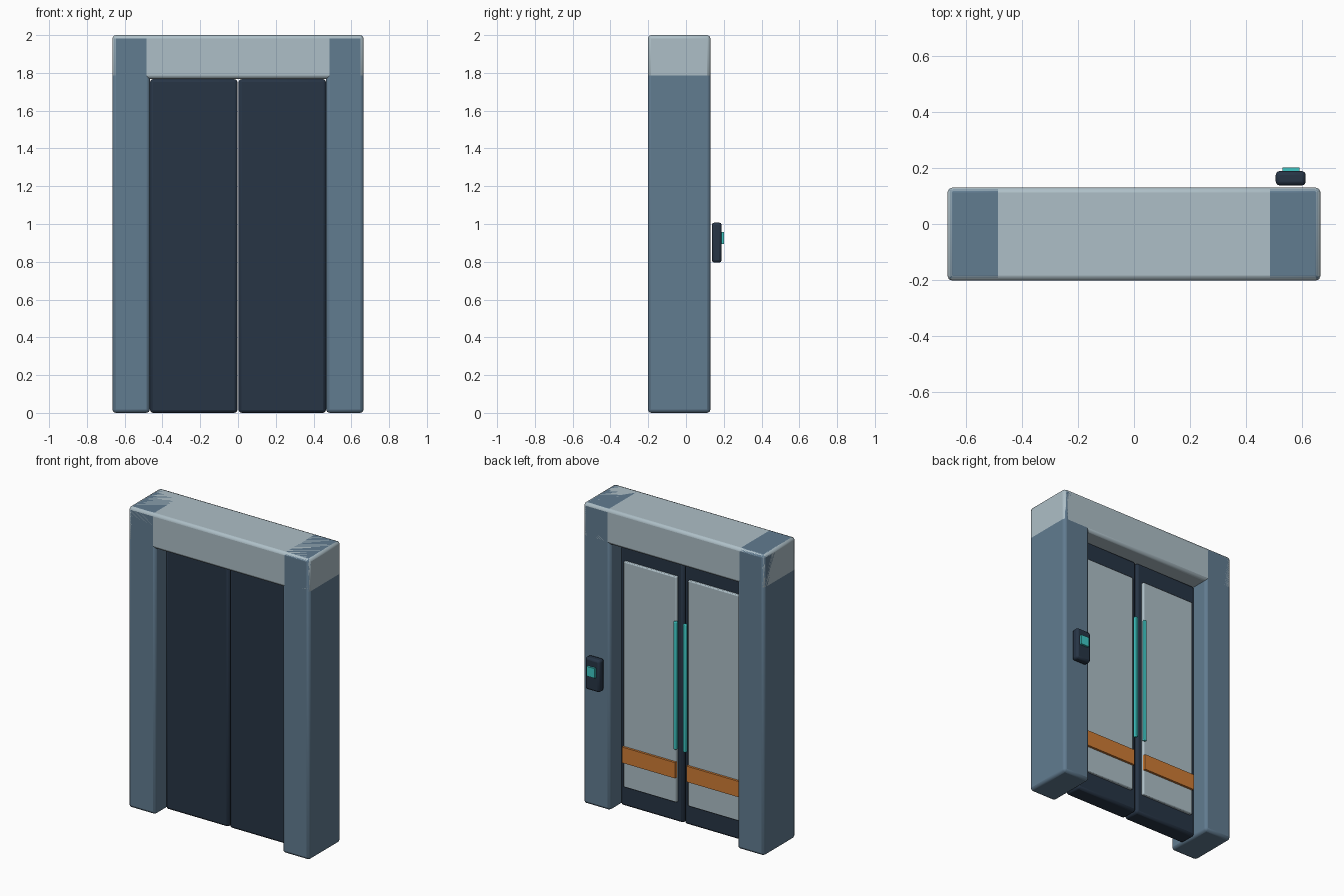
import bpy, bmesh, math
from mathutils import Vector

if "Cube" in bpy.data.objects:
    bpy.data.objects.remove(bpy.data.objects["Cube"])


def material(name, rgb):
    m = bpy.data.materials.new(name)
    m.diffuse_color = (*rgb, 1)
    m.use_nodes = True
    m.node_tree.nodes["Principled BSDF"].inputs["Base Color"].default_value = m.diffuse_color
    return m


SLATE = material("slate_blue", (0.12, 0.20, 0.28))
PALE = material("pale_grey_blue", (0.42, 0.52, 0.57))
NAVY = material("dark_navy", (0.020, 0.035, 0.060))
TEAL = material("teal", (0.05, 0.58, 0.56))
ORANGE = material("orange", (0.62, 0.20, 0.035))


def box(name, x, y, z, mat, bevel=0.0, segments=2):
    """Box from (min, max) ranges, with optional rounded edges."""
    lo, hi = (Vector(c) for c in zip(x, y, z))
    size = hi - lo
    bm = bmesh.new()
    bmesh.ops.create_cube(bm, size=1)
    bmesh.ops.scale(bm, vec=size, verts=bm.verts)
    mesh = bpy.data.meshes.new(name)
    bm.to_mesh(mesh)
    bm.free()
    ob = bpy.data.objects.new(name, mesh)
    bpy.context.collection.objects.link(ob)
    ob.location = (lo + hi) / 2
    mesh.materials.append(mat)
    if bevel:
        mod = ob.modifiers.new("rounded_edges", 'BEVEL')
        mod.width = bevel
        mod.segments = segments
        bpy.ops.object.select_all(action='DESELECT')
        ob.select_set(True)
        bpy.context.view_layer.objects.active = ob
        bpy.ops.object.shade_smooth_by_angle(angle=math.radians(40))
    return ob


FRAME_Y = (-0.202, 0.130)

# Everything that repeats left and right
for side, s in (("left", -1), ("right", 1)):
    def span(a, b):
        return tuple(sorted((s * a, s * b)))

    box(f"{side}_post", span(0.467, 0.665), FRAME_Y, (0, 2.0), SLATE, 0.018)
    box(f"{side}_door", span(0.003, 0.466), (-0.095, 0.023), (0.0, 1.767), NAVY, 0.016)
    box(f"{side}_door_panel", span(0.042, 0.432), (0.010, 0.042), (0.135, 1.635), PALE, 0.006)
    box(f"{side}_warning_stripe", span(0.042, 0.432), (0.035, 0.057), (0.303, 0.408), ORANGE)
    box(f"{side}_handle", span(0.024, 0.046), (0.048, 0.070), (0.50, 1.35), TEAL, 0.005)

# Lintel across the full width, sharing its corners with the posts
box("lintel", (-0.665, 0.665), FRAME_Y, (1.768, 2.0), PALE, 0.018)

# Keypad on the back of the right post
box("keypad_case", (0.505, 0.612), (0.137, 0.189), (0.795, 1.008), NAVY, 0.014)
box("keypad_screen", (0.53, 0.590), (0.180, 0.202), (0.893, 0.957), TEAL)
